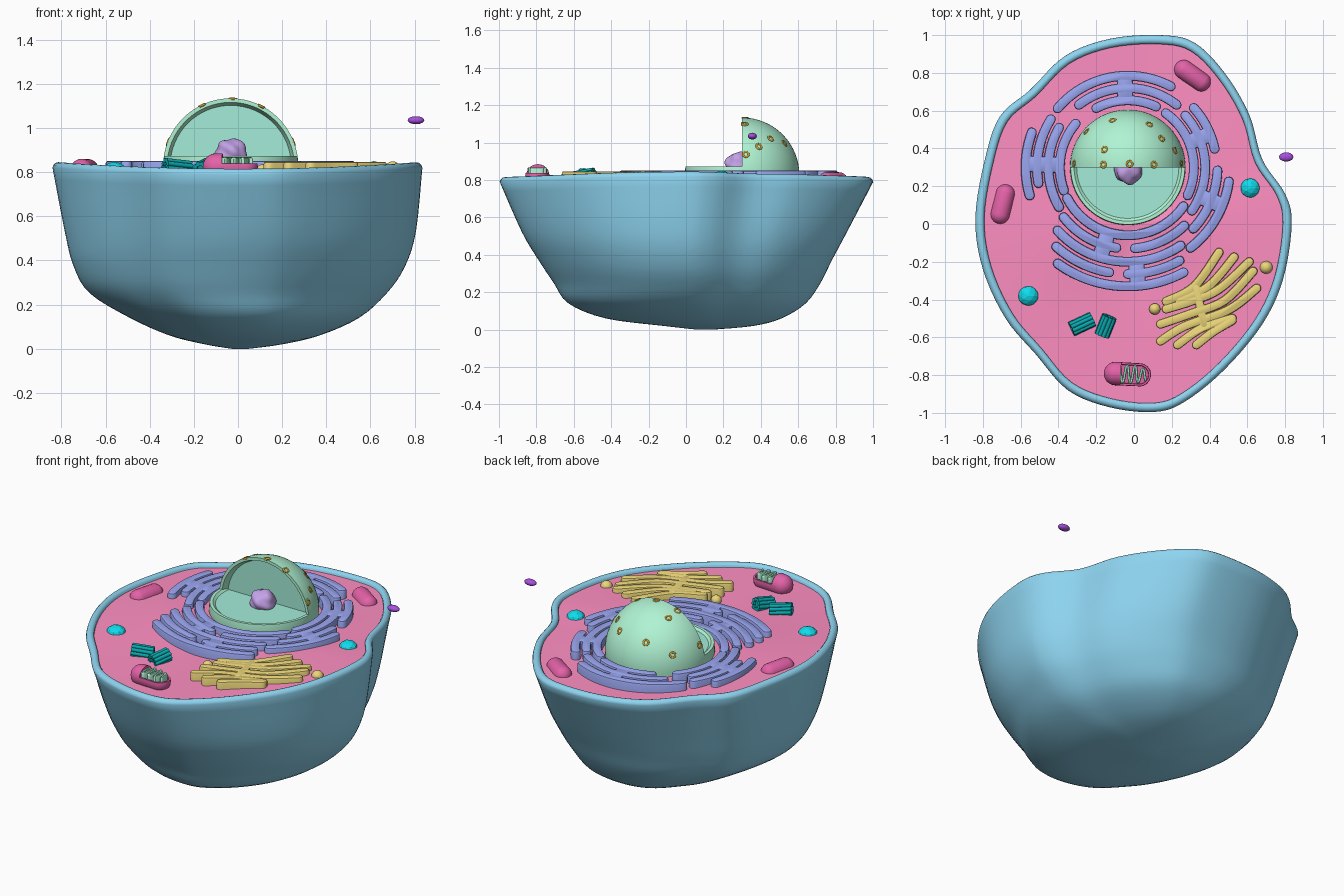
import bpy, bmesh, math
from mathutils import Vector, Matrix

if "Cube" in bpy.data.objects:
    bpy.data.objects.remove(bpy.data.objects["Cube"])


def mat(name, hexa):
    m = bpy.data.materials.new(name)
    c = [int(hexa[i:i + 2], 16) / 255 for i in (0, 2, 4)]
    m.diffuse_color = [((v + .055) / 1.055) ** 2.4 for v in c] + [1]
    m.use_nodes = True
    m.node_tree.nodes["Principled BSDF"].inputs["Base Color"].default_value = m.diffuse_color
    return m


BLUE, PINK, PERI = mat("blue", "8ed4f0"), mat("pink", "ff8fc2"), mat("periwinkle", "9aa6f0")
GOLD, MINT, TEAL = mat("gold", "ecd67a"), mat("mint", "b0f4d4"), mat("teal", "08aab0")
CYAN, ROSE, LILAC = mat("cyan", "10dcec"), mat("rose", "e462a8"), mat("lilac", "c4a2e8")
PURPLE, OCHRE, AQUA = mat("purple", "a850e0"), mat("ochre", "c8982c"), mat("aqua", "a4ecd8")


def finish(name, bm, m, angle=40):
    bmesh.ops.recalc_face_normals(bm, faces=bm.faces[:])
    me = bpy.data.meshes.new(name)
    bm.to_mesh(me)
    bm.free()
    ob = bpy.data.objects.new(name, me)
    bpy.context.collection.objects.link(ob)
    me.materials.append(m)
    bpy.ops.object.select_all(action='DESELECT')
    ob.select_set(True)
    bpy.context.view_layer.objects.active = ob
    bpy.ops.object.shade_smooth_by_angle(angle=math.radians(angle))
    return ob


def spline(p, n, closed=False):
    # Catmull-Rom through points of any dimension
    out, k = [], len(p)
    for i in range(k if closed else k - 1):
        q = [p[(i + j) % k] if closed else p[min(max(i + j, 0), k - 1)] for j in (-1, 0, 1, 2)]
        for s in range(n):
            t = s / n
            out.append([.5 * (2 * b + (c - a) * t + (2 * a - 5 * b + 4 * c - d) * t * t
                              + (3 * b - a - 3 * c + d) * t ** 3) for a, b, c, d in zip(*q)])
    return out if closed else out + [list(p[-1])]


def loft(bm, rings, cap_start=True, cap_end=True):
    vs = [[bm.verts.new(p) for p in r] for r in rings]
    n = len(vs[0])
    for a, b in zip(vs, vs[1:]):
        for i in range(n):
            bm.faces.new((a[i], a[(i + 1) % n], b[(i + 1) % n], b[i]))
    if cap_start:
        bm.faces.new(vs[0])
    if cap_end:
        bm.faces.new(vs[-1])


def ribbon(bm, path, w, z0=.77, z1=.855):
    # flat strip with round ends and softened top edge
    P = [Vector(p[:2]) for p in path]
    T = [(P[min(i + 1, len(P) - 1)] - P[max(i - 1, 0)]).normalized() for i in range(len(P))]
    N = [Vector((-t.y, t.x)) for t in T]

    def ring(h, z):
        o = [p + n * h for p, n in zip(P, N)]
        arc = [math.pi * k / 6 for k in range(1, 6)]
        o += [P[-1] + (N[-1] * math.cos(a) + T[-1] * math.sin(a)) * h for a in arc]
        o += [p - n * h for p, n in zip(P[::-1], N[::-1])]
        o += [P[0] - (N[0] * math.cos(a) + T[0] * math.sin(a)) * h for a in arc]
        return [(v.x, v.y, z) for v in o]
    loft(bm, [ring(w / 2, z0), ring(w / 2, z1 - .01), ring(w / 2 - .003, z1 - .003), ring(w / 2 - .009, z1)])


def cut(bm, co, no):
    # remove the side the normal points to and close the hole
    bmesh.ops.bisect_plane(bm, geom=bm.verts[:] + bm.edges[:] + bm.faces[:], dist=1e-5,
                           plane_co=co, plane_no=no, clear_outer=True)
    f = bmesh.ops.edgeloop_fill(bm, edges=[e for e in bm.edges if e.is_boundary])['faces']
    bmesh.ops.recalc_face_normals(bm, faces=bm.faces[:])
    return f


def ball(name, loc, scale, m, sub=3, jitter=0, angle=60):
    bm = bmesh.new()
    bmesh.ops.create_icosphere(bm, subdivisions=sub, radius=1)
    for v in bm.verts:
        p = v.co * 4
        v.co *= 1 + jitter * (math.sin(p.x * 1.3 + 1) * math.sin(p.y * 1.2) + math.sin(p.z * 1.5 + p.x))
    bm.transform(Matrix.Translation(loc) @ Matrix.Diagonal((*scale, 1)))
    return finish(name, bm, m, angle)


# Cell body: outline lofted down through shrinking, rounder levels
OUT = spline([(.14, 1), (.32, .96), (.48, .8), (.61, .58), (.68, .34), (.8, .16), (.835, 0), (.79, -.29),
              (.68, -.53), (.48, -.77), (.27, -.94), (.11, -.995), (-.13, -.97), (-.35, -.88), (-.52, -.69),
              (-.68, -.5), (-.8, -.24), (-.84, .03), (-.79, .34), (-.71, .57), (-.55, .71),
              (-.365, .89), (-.13, .98)], 5, True)


def level(z, x0, x1, y0, y1):
    lift = .03 * max(0, min(1, (z - .3) / .5))
    k = .6 * max(0, 1 - z / .75)
    ring = []
    for x, y in OUT:
        u = x / .84
        s = 1 - k + k / math.hypot(u, y)
        ring.append(((x0 + x1) / 2 + (x1 - x0) / 2 * u * s, (y0 + y1) / 2 + (y1 - y0) / 2 * y * s,
                     z + lift * u * u))
    return ring


LV = [(0, -.03, .05, .06, .14), (.02, -.15, .2, -.12, .36), (.06, -.31, .37, -.43, .51), (.14, -.49, .55, -.63, .64),
      (.25, -.67, .675, -.71, .72), (.37, -.745, .76, -.79, .78), (.52, -.785, .81, -.88, .86),
      (.79, -.84, .84, -1, 1)]
rings = [level(*l) for l in spline(LV, 4)]
for d, z in ((.004, .802), (.014, .812), (.026, .815), (.038, .812), (.047, .802), (.05, .76)):
    rings.append(level(z, -.84 + d, .84 - d, -1 + d, 1 - d))
bm = bmesh.new()
loft(bm, rings, cap_end=False)
finish("cell_membrane", bm, BLUE, 60)

# Cytoplasm floor
bm = bmesh.new()
loft(bm, [level(.792, -.8 * s, .8 * s, -.96 * s, .96 * s) for s in (1, .8, .6, .4, .2, .02)], cap_start=False)
finish("cytoplasm", bm, PINK, 60)

# Nucleus: back quarter dome and low front disc, both with recessed faces
NC, NR = Vector((-.033, .3, .828)), .306
for name, planes, depth in (("nucleus_dome", [((0, 0, -.03), (0, 0, -1)), ((0, 0, 0), (0, -1, 0))], -.04),
                            ("nucleus_base", [((0, 0, -.05), (0, 0, -1)), ((0, 0, .044), (0, 0, 1))], -.012)):
    bm = bmesh.new()
    bmesh.ops.create_uvsphere(bm, u_segments=64, v_segments=32, radius=NR)
    for co, no in planes:
        f = cut(bm, co, no)
    bmesh.ops.inset_region(bm, faces=f, thickness=.018, depth=0, use_even_offset=True)
    bmesh.ops.inset_region(bm, faces=f, thickness=.014, depth=depth, use_even_offset=True)
    f[0].material_index = 1
    bm.transform(Matrix.Translation(NC))
    finish(name, bm, MINT).data.materials.append(AQUA)
ball("nucleolus", (-.03, .285, .885), (.072, .072, .066), LILAC, 4, .06)

# Nuclear pores
for i, (x, y) in enumerate([(-.08, .25), (.115, .228), (-.125, .095), (.18, .153), (.01, .018), (-.285, .02),
                            (.285, .02), (-.22, .19), (.25, .09), (-.13, .014), (.14, .014)]):
    d = Vector((x, y, math.sqrt(max(NR * NR - x * x - y * y, .0064)))).normalized()
    bpy.ops.mesh.primitive_torus_add(major_radius=.015, minor_radius=.006, major_segments=16, minor_segments=8,
                                     location=NC + d * (NR - .003), rotation=d.to_track_quat('Z', 'Y').to_euler())
    ob = bpy.context.object
    ob.name = f"nuclear_pore_{i}"
    ob.data.materials.append(OCHRE)
    bpy.ops.object.shade_smooth()

# Endoplasmic reticulum: arcs (radius, start, end) joined by radial stems (angle, r0, r1)
polar = lambda r, a: (NC.x + r * math.cos(math.radians(a)), NC.y + r * math.sin(math.radians(a)))
ARCS = [(.355, 65, 118), (.42, 52, 128), (.485, 62, 140), (.36, 140, 200), (.42, 150, 210), (.48, 148, 190),
        (.54, 160, 196), (.35, -25, 55), (.41, -34, 42), (.47, 12, 42), (.475, -43, -2), (.54, -52, -8),
        (.36, 207, 325), (.43, 218, 262), (.43, 275, 314), (.5, 222, 304), (.565, 228, 260),
        (.565, 270, 299), (.63, 234, 298)]
bm = bmesh.new()
for i, (r, a0, a1) in enumerate(ARCS):
    ribbon(bm, [polar(r, a0 + (a1 - a0) * k / 20) for k in range(21)], .052, z1=.85 + .0003 * (i % 4))
for a, r0, r1 in [(92, .355, .485), (178, .36, .54), (22, .35, .47), (-22, .41, .54), (253, .36, .5), (275, .5, .63)]:
    ribbon(bm, [polar(r0 + .02, a), polar(r1 - .02, a)], .085, z1=.8495)
finish("endoplasmic_reticulum", bm, PERI)

# Golgi stack and its vesicles
bm = bmesh.new()
for i, p in enumerate([[(.17, -.41), (.32, -.33), (.45, -.15)], [(.24, -.41), (.4, -.325), (.53, -.175)],
                       [(.17, -.45), (.3, -.41), (.45, -.345), (.61, -.2)],
                       [(.14, -.53), (.3, -.475), (.48, -.405), (.63, -.25)],
                       [(.14, -.62), (.27, -.54), (.5, -.455), (.65, -.34)],
                       [(.23, -.64), (.36, -.55), (.52, -.5)], [(.33, -.64), (.42, -.57), (.52, -.51)],
                       [(.33, -.34), (.37, -.53)]]):
    ribbon(bm, spline(p, 6), .048, z1=.846 + .0003 * (i % 4))
finish("golgi_apparatus", bm, GOLD)
ball("golgi_vesicle_a", (.11, -.45, .805), (.03,) * 3, GOLD)
ball("golgi_vesicle_b", (.70, -.23, .815), (.034,) * 3, GOLD)


# Mitochondria: capsules, one opened to show its folds
def capsule(r, length):
    bm = bmesh.new()
    bmesh.ops.create_uvsphere(bm, u_segments=24, v_segments=16, radius=r)
    bm.transform(Matrix.Rotation(math.pi / 2, 4, 'Y'))
    for v in bm.verts:
        v.co.x += (length / 2 - r) * (1 if v.co.x > 1e-5 else -1)
    return bm


def place(x, y, z, deg):
    return Matrix.Translation((x, y, z)) @ Matrix.Rotation(math.radians(deg), 4, 'Z')


for i, (x, y, z, a) in enumerate([(.31, .785, .79, -35), (-.695, .105, .808, 76)]):
    bm = capsule(.052, .215)
    bm.transform(place(x, y, z, a))
    finish(f"mitochondrion_{i}", bm, ROSE)
M = place(-.035, -.795, .823, -3)
bm = capsule(.062, .25)
cut(bm, (-.035, 0, 0), (1, 0, 0))
bm.transform(M)
finish("mitochondrion_cap", bm, ROSE)
bm = capsule(.062, .25)
f = cut(bm, (0, 0, .015), (0, 0, 1))
bmesh.ops.inset_region(bm, faces=f, thickness=.01, depth=0, use_even_offset=True)
bmesh.ops.inset_region(bm, faces=f, thickness=.002, depth=-.02)
bm.transform(M)
finish("mitochondrion_shell", bm, ROSE)
bm = bmesh.new()
ribbon(bm, spline([(-.04 + .0105 * k, (.036 if k < 10 else .026) * (-1) ** ((k + 1) // 2)) for k in range(14)], 4),
       .015, -.02, .045)
bm.transform(M)
finish("mitochondrion_folds", bm, MINT)

# Centrioles: nine tubules round a core
for i, (x, y, a, l, pitch) in enumerate([(-.275, -.53, 25, .125, 96), (-.15, -.54, 68, .11, 80)]):
    bm = bmesh.new()
    for k in range(10):
        r, t = (.028, .026) if k == 9 else (.011, 0)
        o = (0, 0) if k == 9 else (.03 * math.cos(k * math.tau / 9), .03 * math.sin(k * math.tau / 9))
        bmesh.ops.create_cone(bm, cap_ends=True, segments=12, radius1=r, radius2=r, depth=l - t,
                              matrix=Matrix.Translation((*o, 0)))
    bm.transform(place(x, y, .818, a) @ Matrix.Rotation(math.radians(pitch), 4, 'Y'))
    finish(f"centriole_{i}", bm, TEAL)

# Lysosomes and a free vesicle outside the cell
ball("lysosome_a", (.615, .19, .805), (.054, .054, .045), CYAN, 2, 0, 15)
ball("lysosome_b", (-.56, -.38, .802), (.057, .055, .045), CYAN, 2, 0, 15)
ball("free_vesicle", (.806, .355, 1.035), (.038, .024, .018), PURPLE)
